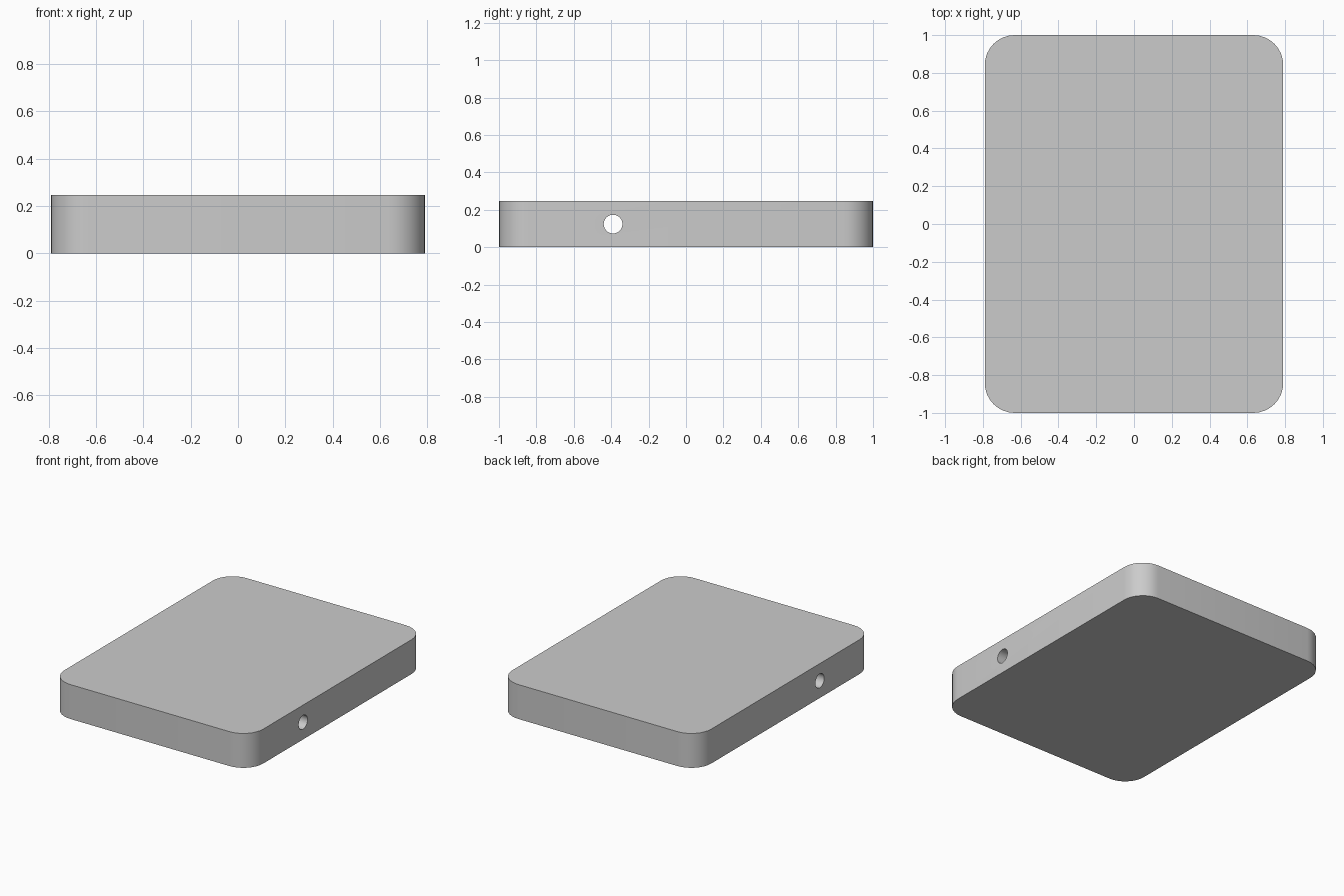
import bpy, bmesh
from math import sin, cos, pi, radians
from mathutils import Matrix

if "Cube" in bpy.data.objects:
    bpy.data.objects.remove(bpy.data.objects["Cube"])

HX, HY, H = 0.79, 1.0, 0.247      # half width, half length, thickness
R, SEG = 0.158, 8                 # corner radius and facets
HOLE_Y, HOLE_R = -0.39, 0.05


def add_object(name, bm):
    bmesh.ops.recalc_face_normals(bm, faces=bm.faces)
    mesh = bpy.data.meshes.new(name)
    bm.to_mesh(mesh)
    bm.free()
    obj = bpy.data.objects.new(name, mesh)
    bpy.context.collection.objects.link(obj)
    return obj


# Rounded rectangular slab, extruded from its outline
bm = bmesh.new()
outline = []
for i, (sx, sy) in enumerate([(1, 1), (-1, 1), (-1, -1), (1, -1)]):
    for k in range(SEG + 1):
        a = (i + k / SEG) * pi / 2
        outline.append(bm.verts.new((sx * (HX - R) + R * cos(a),
                                     sy * (HY - R) + R * sin(a), 0)))
base = bm.faces.new(outline)
top = bmesh.ops.extrude_face_region(bm, geom=[base], use_keep_orig=True)["geom"]
bmesh.ops.translate(bm, vec=(0, 0, H),
                    verts=[v for v in top if isinstance(v, bmesh.types.BMVert)])
slab = add_object("slab", bm)

# Cross hole running through both long sides
bm = bmesh.new()
bmesh.ops.create_cone(bm, cap_ends=True, segments=32, radius1=HOLE_R,
                      radius2=HOLE_R, depth=HX * 2 + 0.4,
                      matrix=Matrix.Translation((0, HOLE_Y, H / 2))
                      @ Matrix.Rotation(pi / 2, 4, 'Y'))
cutter = add_object("hole_cutter", bm)
cutter.hide_render = True
cutter.display_type = 'WIRE'

bpy.context.view_layer.objects.active = slab
slab.select_set(True)
mod = slab.modifiers.new("cross_hole", 'BOOLEAN')
mod.operation = 'DIFFERENCE'
mod.solver = 'EXACT'
mod.object = cutter
bpy.ops.object.modifier_apply(modifier=mod.name)
bpy.data.objects.remove(cutter, do_unlink=True)

# Smooth the rounded corners and bore, keep the rims sharp
bpy.ops.object.shade_smooth_by_angle(angle=radians(30))
